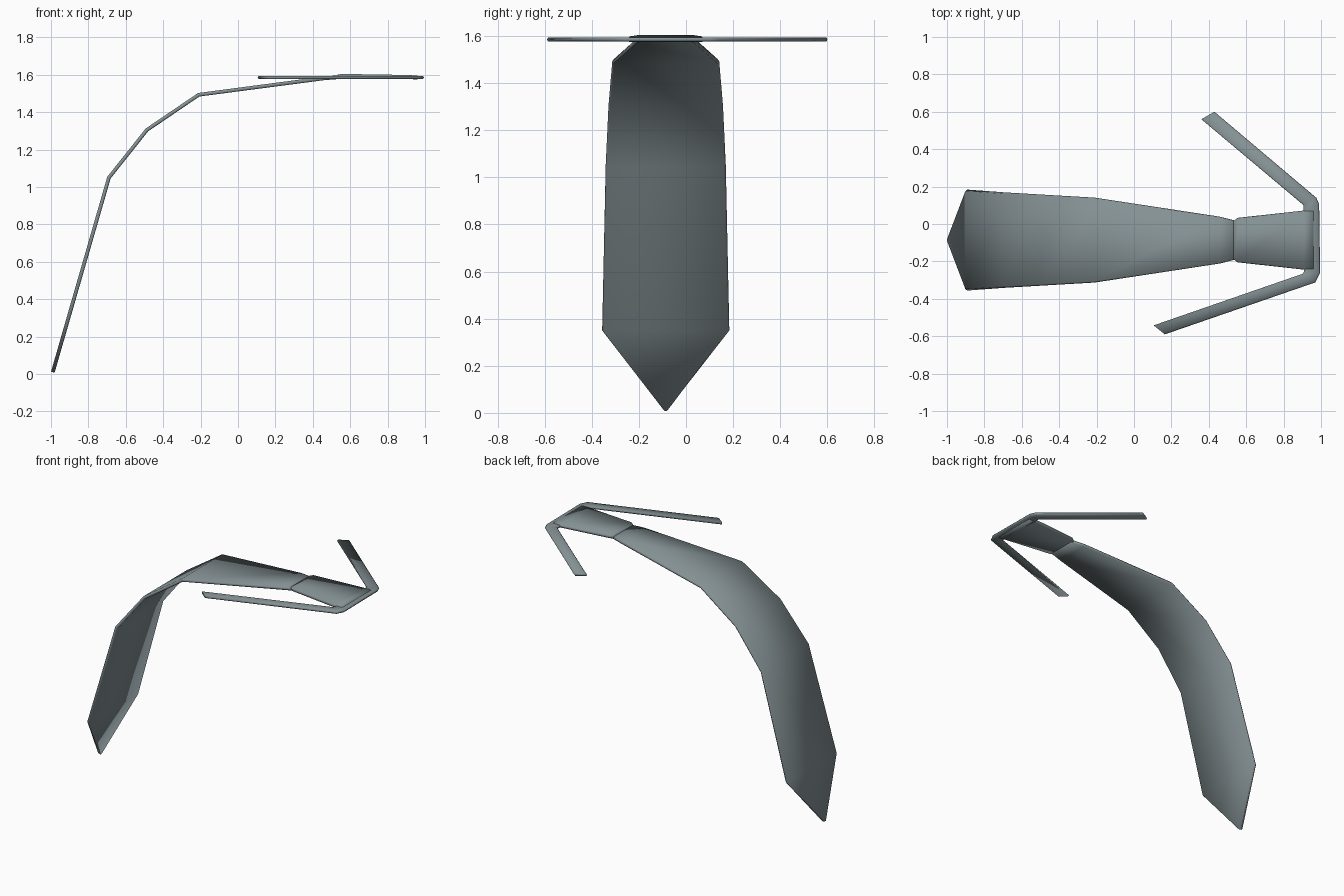
import bpy
from mathutils import Vector

if "Cube" in bpy.data.objects:
    bpy.data.objects.remove(bpy.data.objects["Cube"])

mat = bpy.data.materials.new("slate grey cloth")
mat.diffuse_color = (0.23, 0.28, 0.295, 1)
mat.use_nodes = True
mat.node_tree.nodes["Principled BSDF"].inputs["Base Color"].default_value = mat.diffuse_color
YC = -0.086  # the tie's own centre line


def make(name, verts, faces):
    me = bpy.data.meshes.new(name)
    me.from_pydata([tuple(v) for v in verts], [], faces)
    me.materials.append(mat)
    ob = bpy.data.objects.new(name, me)
    bpy.context.collection.objects.link(ob)
    for p in me.polygons:
        p.use_smooth = True
    return ob


def strip(name, stations, thick):
    """Sweep a thin six-sided section along (x, z, half width) stations."""
    pts = [Vector((x, 0, z)) for x, z, _ in stations]
    verts, faces = [], []
    for i, (p, (_, _, w)) in enumerate(zip(pts, stations)):
        a = (pts[i] - pts[max(i - 1, 0)]).normalized()
        b = (pts[min(i + 1, len(pts) - 1)] - pts[i]).normalized()
        t = (a + b).normalized()
        n = Vector((-t.z, 0, t.x)) * thick / 2
        for s, k in ((-1, 0), (-.97, 1), (.97, 1), (1, 0), (.97, -1), (-.97, -1)):
            verts.append(p + n * k + Vector((0, YC + s * w, 0)))
    for i in range(len(pts) - 1):
        for j in range(6):
            a, b = i * 6 + j, i * 6 + (j + 1) % 6
            faces.append((a, a + 6, b + 6, b))
    last = len(verts) - 6
    faces += [tuple(range(6)), tuple(range(last + 5, last - 1, -1))]
    return make(name, verts, faces)


# hanging blade of the tie, from the point up to the knot
strip("tie_blade", [(-.99, .01, .005), (-.892, .35, .27), (-.69, 1.05, .255),
                    (-.487, 1.305, .243), (-.21, 1.493, .227),
                    (.46, 1.581, .125), (.55, 1.588, .102)], .02)

# knot, widening towards the collar
strip("tie_knot", [(.535, 1.59, .105), (.555, 1.594, .119),
                   (.91, 1.588, .158), (.96, 1.585, .16)], .021)

# collar band with two open straps, drawn as left and right edges in plan
outer = [(.43, .60), (.975, .14), (.99, .105), (.995, -.262), (.97, -.312), (.165, -.59)]
inner = [(.36, .56), (.905, .102), (.905, .07), (.912, -.24), (.905, -.265), (.105, -.542)]
verts, faces = [], []
for o, i in zip(outer, inner):
    o, i = Vector((*o, 0)), Vector((*i, 0))
    d = (o - i).normalized() * .007
    for p, z in ((o, 1.586), (o - d, 1.594), (i + d, 1.594),
                 (i, 1.586), (i + d, 1.577), (o - d, 1.577)):
        verts.append(p + Vector((0, 0, z)))
for k in range(5):
    for j in range(6):
        a, b = k * 6 + j, k * 6 + (j + 1) % 6
        faces.append((a, b, b + 6, a + 6))
faces += [tuple(range(5, -1, -1)), tuple(range(30, 36))]
make("collar_band", verts, faces)

# make every face point outward
import bmesh
for ob in bpy.context.collection.objects:
    bm = bmesh.new()
    bm.from_mesh(ob.data)
    bmesh.ops.recalc_face_normals(bm, faces=bm.faces)
    bm.to_mesh(ob.data)
    bm.free()
